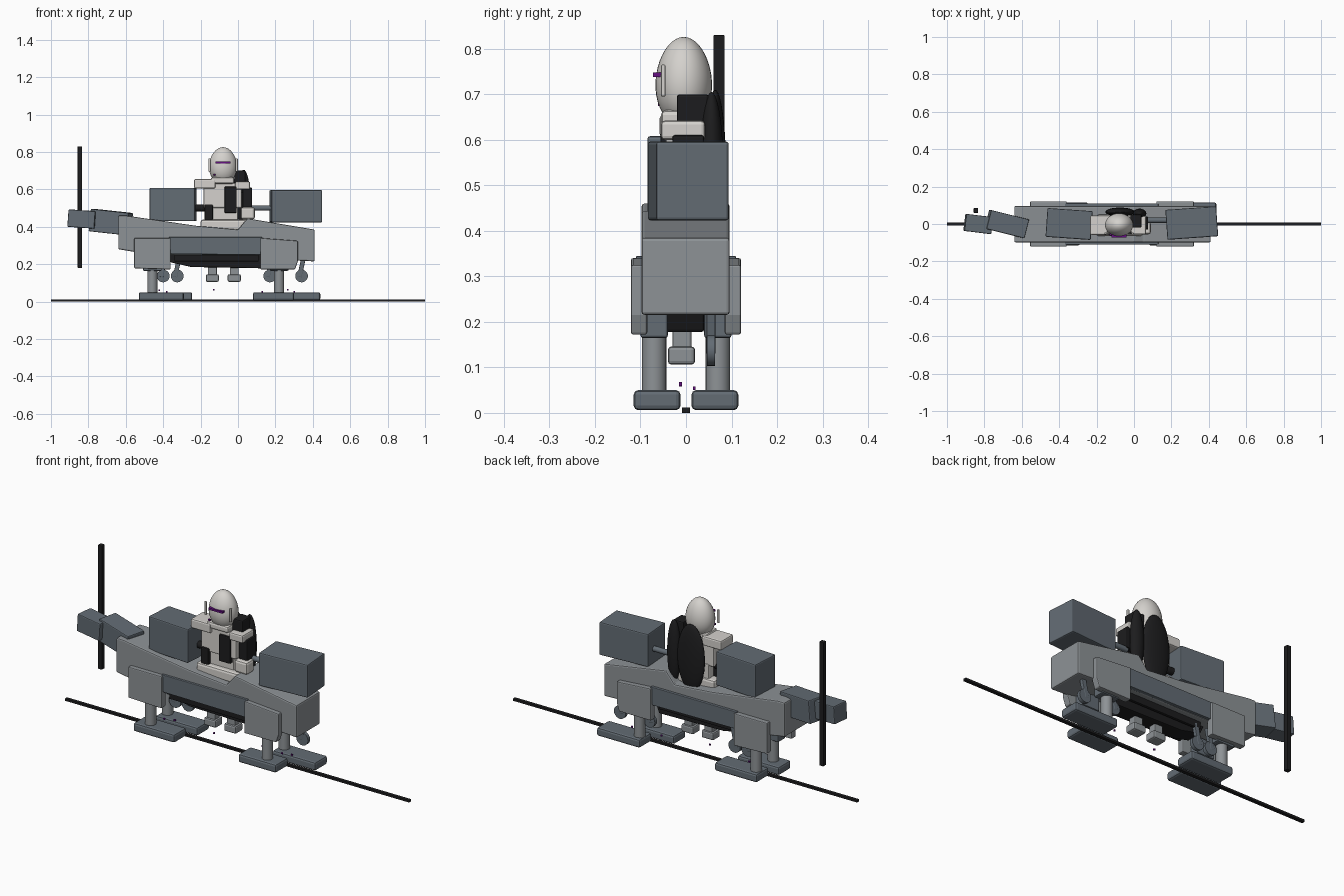
import bpy, bmesh, math
from mathutils import Vector

if "Cube" in bpy.data.objects:
    bpy.data.objects.remove(bpy.data.objects["Cube"])


def material(name, rgb):
    m = bpy.data.materials.new(name)
    m.diffuse_color = (*rgb, 1)
    m.use_nodes = True
    m.node_tree.nodes["Principled BSDF"].inputs["Base Color"].default_value = m.diffuse_color
    return m


GREY = material("hull grey", (0.27, 0.29, 0.305))
SLATE = material("slate", (0.125, 0.15, 0.175))
BLACK = material("black", (0.012, 0.012, 0.013))
WHITE = material("off white", (0.66, 0.64, 0.61))
PURPLE = material("purple", (0.13, 0.005, 0.22))


def finish(name, bm, mat, bevel=0.0, smooth=False):
    bmesh.ops.recalc_face_normals(bm, faces=bm.faces)
    me = bpy.data.meshes.new(name)
    bm.to_mesh(me)
    bm.free()
    me.materials.append(mat)
    ob = bpy.data.objects.new(name, me)
    bpy.context.collection.objects.link(ob)
    if bevel:
        mod = ob.modifiers.new("soft edges", 'BEVEL')
        mod.width = bevel
        mod.segments = 2
    if smooth:
        for p in me.polygons:
            p.use_smooth = True
    return ob


def box(name, x, y, z, mat, bevel=0.005, rot=(0, 0, 0)):
    """Box from (min, max) ranges, turned about its own centre."""
    bm = bmesh.new()
    bmesh.ops.create_cube(bm, size=1)
    r = (x, y, z)
    for v in bm.verts:
        v.co = Vector([v.co[i] * (r[i][1] - r[i][0]) for i in range(3)])
    ob = finish(name, bm, mat, bevel)
    ob.location = [(a + b) / 2 for a, b in r]
    ob.rotation_euler = [math.radians(a) for a in rot]
    return ob


def slab(name, pts, y0, y1, mat, bevel=0.005):
    """Side profile in x and z, extruded along y."""
    bm = bmesh.new()
    f = bm.faces.new([bm.verts.new((x, y0, z)) for x, z in pts])
    ext = bmesh.ops.extrude_face_region(bm, geom=[f])
    for v in ext["geom"]:
        if isinstance(v, bmesh.types.BMVert):
            v.co.y = y1
    return finish(name, bm, mat, bevel)


def tube(name, a, b, radius, mat, segments=20):
    a, b = Vector(a), Vector(b)
    bm = bmesh.new()
    bmesh.ops.create_cone(bm, cap_ends=True, segments=segments, radius1=radius,
                          radius2=radius, depth=(b - a).length)
    ob = finish(name, bm, mat)
    for p in ob.data.polygons:
        p.use_smooth = len(p.vertices) == 4
    ob.location = (a + b) / 2
    ob.rotation_euler = (b - a).to_track_quat('Z', 'Y').to_euler()
    return ob


def ball(name, c, r, mat, egg=0.0):
    bm = bmesh.new()
    bmesh.ops.create_uvsphere(bm, u_segments=32, v_segments=20, radius=1)
    for v in bm.verts:
        k = 1 - egg * v.co.z
        v.co = Vector((v.co.x * r[0] * k, v.co.y * r[1] * k, v.co.z * r[2]))
    ob = finish(name, bm, mat, smooth=True)
    ob.location = c
    return ob


# Hull, stepped down in the middle for the rider
slab("hull", [(-.64, .46), (-.60, .46), (-.22, .405), (0, .385), (.05, .445), (.41, .385),
              (.41, .215), (.30, .22), (.12, .25), (-.36, .25), (-.55, .265), (-.64, .28)],
     -.098, .096, GREY, .007)
slab("belly", [(-.38, .26), (.16, .26), (.13, .178), (-.25, .185), (-.36, .21)],
     -.048, .04, BLACK)
for i in range(4):
    box("belly_rib", (-.34, .11), (-.085 + i * .045, -.07 + i * .045), (.215, .255), BLACK, .003)

# Side panels, skirts, legs and feet
for s in (-1, 1):
    slab("side_panel", [(-.37, .345), (.13, .345), (.12, .25), (-.36, .255)],
         s * .09, s * .11, SLATE, .003)
    slab("rear_skirt", [(-.555, .34), (-.36, .34), (-.36, .172), (-.555, .178)],
         s * .085, s * .121, GREY)
    slab("front_skirt", [(.12, .34), (.32, .325), (.32, .215), (.305, .172), (.12, .172)],
         s * .085, s * .121, GREY)
    for x in (-.458, .22):
        tube("leg", (x, s * .07, .03), (x, s * .07, .24), .027, GREY)
        box("leg_socket", (x - .05, x + .05), (s * .07 - .03, s * .07 + .03), (.165, .25), SLATE)
feet = [(-.53, -.29, -1), (.08, .30, -1), (-.49, -.245, 1), (.19, .44, 1)]
for x0, x1, s in feet:
    y0, y1 = sorted((s * .012, s * .115))
    box("foot", (x0, x1), (y0, y1), (.006, .05), SLATE, .01)

# Hanging pods under the hull
for x in (-.40, -.325, .17, .34):
    tube("pod_disc", (x, .046, .137), (x, .064, .137), .034, SLATE)
    box("pod_strut", (x - .012, x + .012), (.045, .065), (.13, .24), SLATE, .003, (0, 12, 0))

# Cargo boxes with their mounts
box("rear_cargo_box", (-.468, -.226), (-.077, .077), (.43, .608), SLATE, .006, (0, 0, -4))
box("front_cargo_box", (.173, .445), (-.075, .085), (.423, .596), SLATE, .006, (0, 0, 4))
tube("rear_mount", (-.24, 0, .5), (-.17, 0, .5), .018, BLACK)
tube("front_mount", (.06, .02, .50), (.19, .02, .50), .014, SLATE)

# Tail
box("tail_arm", (-.785, -.575), (-.052, .052), (.365, .485), SLATE, .005, (0, 6, -14))
box("tail_tip", (-.905, -.76), (-.046, .046), (.395, .488), SLATE, .005, (0, 4, -7))

# Upright pole and ground rail
box("pole", (-.857, -.833), (.06, .085), (.18, .83), BLACK, .002)
box("rail", (-1, 1), (-.009, .009), (0, .012), BLACK, .001)

# Rider: head, visor and ears
ball("head", (-.08, -.005, .728), (.075, .062, .098), WHITE, .08)
box("visor", (-.12, -.04), (-.073, -.055), (.738, .748), PURPLE, 0)
box("face_light", (-.13, -.12), (-.062, -.054), (.674, .682), PURPLE, 0)
for s in (-1, 1):
    box("ear_plate", (-.08 + s * .073 - .006, -.08 + s * .073 + .006), (-.055, -.045),
        (.695, .765), WHITE, .003)
box("jaw", (-.145, -.02), (-.055, .03), (.63, .665), WHITE, .01)

# Rider: torso and arms
box("torso", (-.185, .02), (-.045, .035), (.50, .635), WHITE, .008)
box("waist", (-.16, 0), (-.035, .04), (.42, .51), WHITE)
box("chest_panel", (-.072, -.008), (-.056, -.03), (.475, .615), BLACK, .004)
box("left_shoulder", (-.235, -.12), (-.058, .045), (.605, .655), WHITE, .008)
box("right_shoulder", (-.015, .065), (-.055, .042), (.60, .642), WHITE, .008)
box("left_forearm", (-.178, -.135), (-.055, 0), (.43, .52), BLACK)
box("right_upper_arm", (.025, .075), (-.03, .04), (.50, .61), BLACK)
box("right_hand", (.015, .09), (-.055, .01), (.44, .505), WHITE, .012)
box("saddle", (-.2, .075), (-.065, .05), (.38, .438), WHITE, .012)

# Rider: pack and cape
box("pack", (-.02, .04), (-.02, .05), (.58, .70), BLACK, .006)
ball("wide_cape", (-.075, .064, .535), (.078, .024, .175), BLACK)
ball("narrow_cape", (.03, .056, .54), (.036, .026, .165), BLACK)

# Rider: lower legs and boots
for x in (-.137, -.02):
    box("lower_leg", (x - .024, x + .024), (-.03, .012), (.14, .22), GREY)
    box("boot", (x - .035, x + .035), (-.04, .02), (.106, .146), GREY, .008)

# Small lights near the ground
for x, y, z in ((-.42, -.012, .062), (-.38, .018, .054), (-.13, -.012, .064),
                (.13, .018, .054), (.265, -.012, .064), (.30, .018, .054)):
    box("light", (x - .004, x + .004), (y - .003, y + .003), (z - .004, z + .004), PURPLE, 0)
